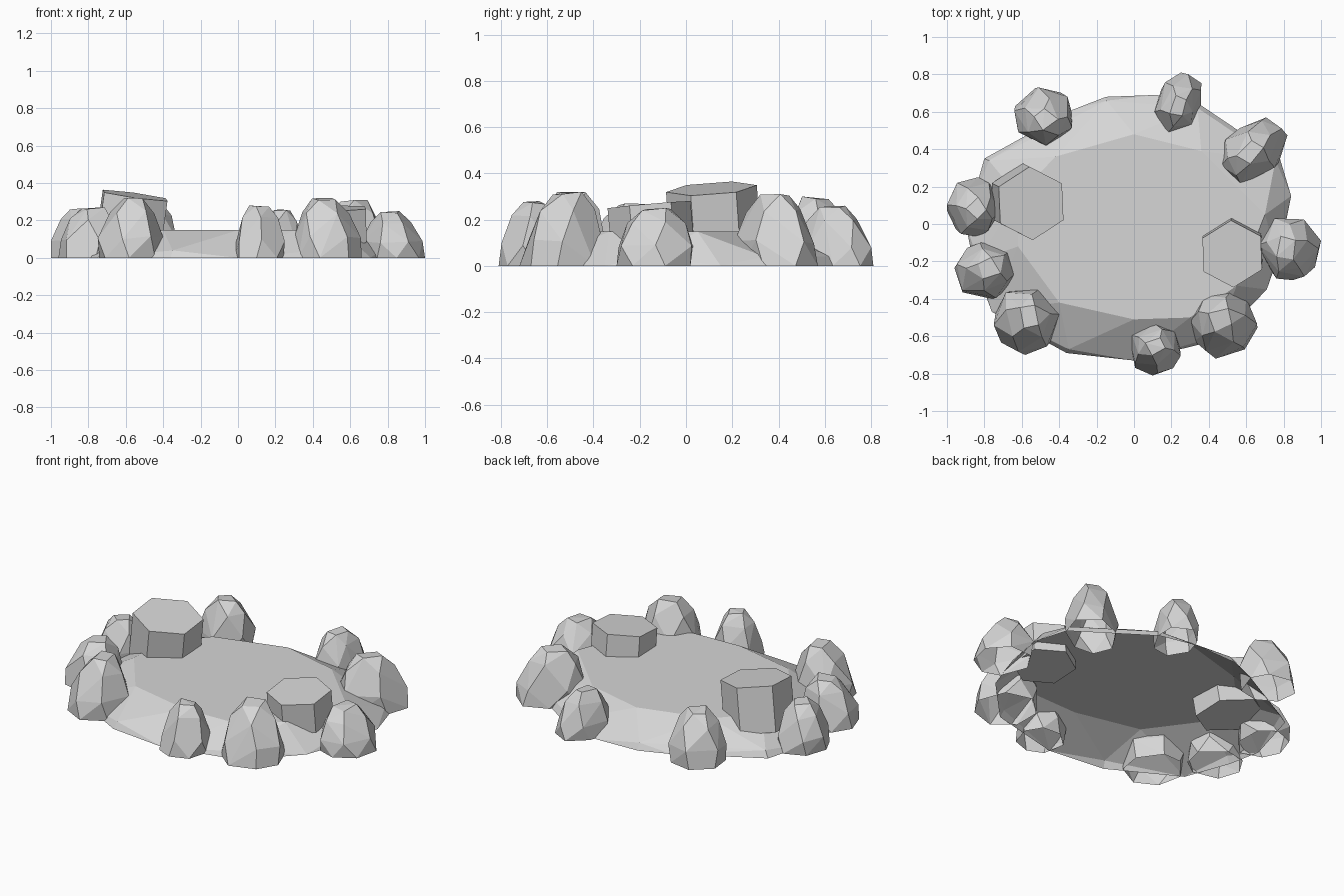
import bpy, bmesh, random
from math import sin, cos, pi, radians
from mathutils import Matrix, Vector

if "Cube" in bpy.data.objects:
    bpy.data.objects.remove(bpy.data.objects["Cube"], do_unlink=True)

grey = bpy.data.materials.new("stone_grey")
grey.use_nodes = True
colour = (0.67, 0.67, 0.67, 1)
grey.diffuse_color = colour
grey.node_tree.nodes["Principled BSDF"].inputs["Base Color"].default_value = colour


def add_object(name, bm):
    mesh = bpy.data.meshes.new(name)
    bmesh.ops.recalc_face_normals(bm, faces=bm.faces)
    bm.to_mesh(mesh)
    bm.free()
    mesh.materials.append(grey)
    obj = bpy.data.objects.new(name, mesh)
    bpy.context.collection.objects.link(obj)


def open_hull(name, points, merge_angle):
    """Faceted convex shell with no underside."""
    bm = bmesh.new()
    for p in points:
        bm.verts.new(p)
    res = bmesh.ops.convex_hull(bm, input=bm.verts)
    junk = {g for g in res["geom_interior"] + res["geom_unused"]
            if isinstance(g, bmesh.types.BMVert)}
    bmesh.ops.delete(bm, geom=list(junk), context="VERTS")
    bmesh.ops.recalc_face_normals(bm, faces=bm.faces)
    under = [f for f in bm.faces if all(v.co.z < 0.001 for v in f.verts)]
    bmesh.ops.delete(bm, geom=under, context="FACES")
    bmesh.ops.dissolve_limit(bm, angle_limit=radians(merge_angle),
                             verts=bm.verts, edges=bm.edges)
    add_object(name, bm)


# Low mound: ground outline, rounded shoulder and flat top
outline = [(-.15, .68), (.12, .69), (.35, .64), (.55, .48), (.78, .35), (.84, .15),
           (.78, -.15), (.71, -.35), (.45, -.62), (0, -.73), (-.36, -.69),
           (-.76, -.47), (-.86, -.2), (-.9, 0), (-.8, .35), (-.33, .61)]
plateau = [(0, .48), (-.42, .36), (-.62, .15), (-.62, -.12), (-.4, -.42),
           (0, -.51), (.3, -.5), (.55, -.33), (.7, .05), (.36, .39)]
open_hull("ground_mound",
          [(x, y, 0) for x, y in outline]
          + [(x * .97, y * .97, .04) for x, y in outline[::2]]
          + [(x, y, .148) for x, y in plateau], 2)


# Ring of faceted stones
def stone(name, seed, x0, x1, y0, y1, height, stretch=1, angle=0):
    rng = random.Random(seed)
    turn = Matrix.Rotation(radians(angle), 3, "Z")
    centre = Vector(((x0 + x1) / 2, (y0 + y1) / 2, 0))
    inward = -centre.normalized() * .16
    pts = []
    for sides, radius, z in ((7, .97, 0), (6, .97, .36), (5, .7, .78), (4, .38, 1)):
        start = rng.uniform(0, pi)
        for i in range(sides):
            a = start + 2 * pi * (i + rng.uniform(-.15, .15)) / sides
            r = radius * rng.uniform(.93, 1.05)
            p = turn @ Vector((r * cos(a) * stretch, r * sin(a), 0)) + inward * z
            p.z = z if z == 0 else z - rng.uniform(0, .06)
            pts.append(p)
    # Fit the rock to its footprint and height
    lo = [min(p[k] for p in pts) for k in range(3)]
    hi = [max(p[k] for p in pts) for k in range(3)]
    ends = ((x0, x1), (y0, y1), (0, height))
    fitted = [[e[0] + (p[k] - lo[k]) / (hi[k] - lo[k]) * (e[1] - e[0])
               for k, e in enumerate(ends)] for p in pts]
    open_hull(name, fitted, 7)


stones = [(-.64, -.33, .42, .73, .30),
          (.11, .36, .48, .81, .26, 1.4, 70),
          (.46, .82, .21, .57, .31, 1.4, 45),
          (.66, 1.0, -.30, .03, .25),
          (.30, .66, -.72, -.35, .32),
          (-.02, .25, -.81, -.53, .28),
          (-.75, -.40, -.70, -.35, .32),
          (-.96, -.64, -.40, -.10, .27),
          (-1.0, -.71, -.07, .25, .265)]
for n, spec in enumerate(stones, 1):
    stone(f"border_stone_{n}", n * 7, *spec)


# Tilted six-sided blocks set into the mound
def hex_block(name, top, radius, depth, tilt_x, tilt_y, spin):
    bm = bmesh.new()
    bmesh.ops.create_cone(bm, cap_ends=True, segments=6, radius1=radius,
                          radius2=radius, depth=depth)
    bmesh.ops.translate(bm, verts=bm.verts, vec=(0, 0, -depth / 2))
    bmesh.ops.rotate(bm, verts=bm.verts, matrix=Matrix.Rotation(radians(spin), 3, "Z"))
    tilt = Matrix.Rotation(radians(tilt_y), 3, "Y") @ Matrix.Rotation(radians(tilt_x), 3, "X")
    bmesh.ops.rotate(bm, verts=bm.verts, matrix=tilt)
    bmesh.ops.translate(bm, verts=bm.verts, vec=top)
    add_object(name, bm)


hex_block("large_hex_block", (-.55, .11, .334), .197, .27, 4, 8, 3)
hex_block("small_hex_block", (.525, -.16, .265), .18, .18, 5, -1, 2)
